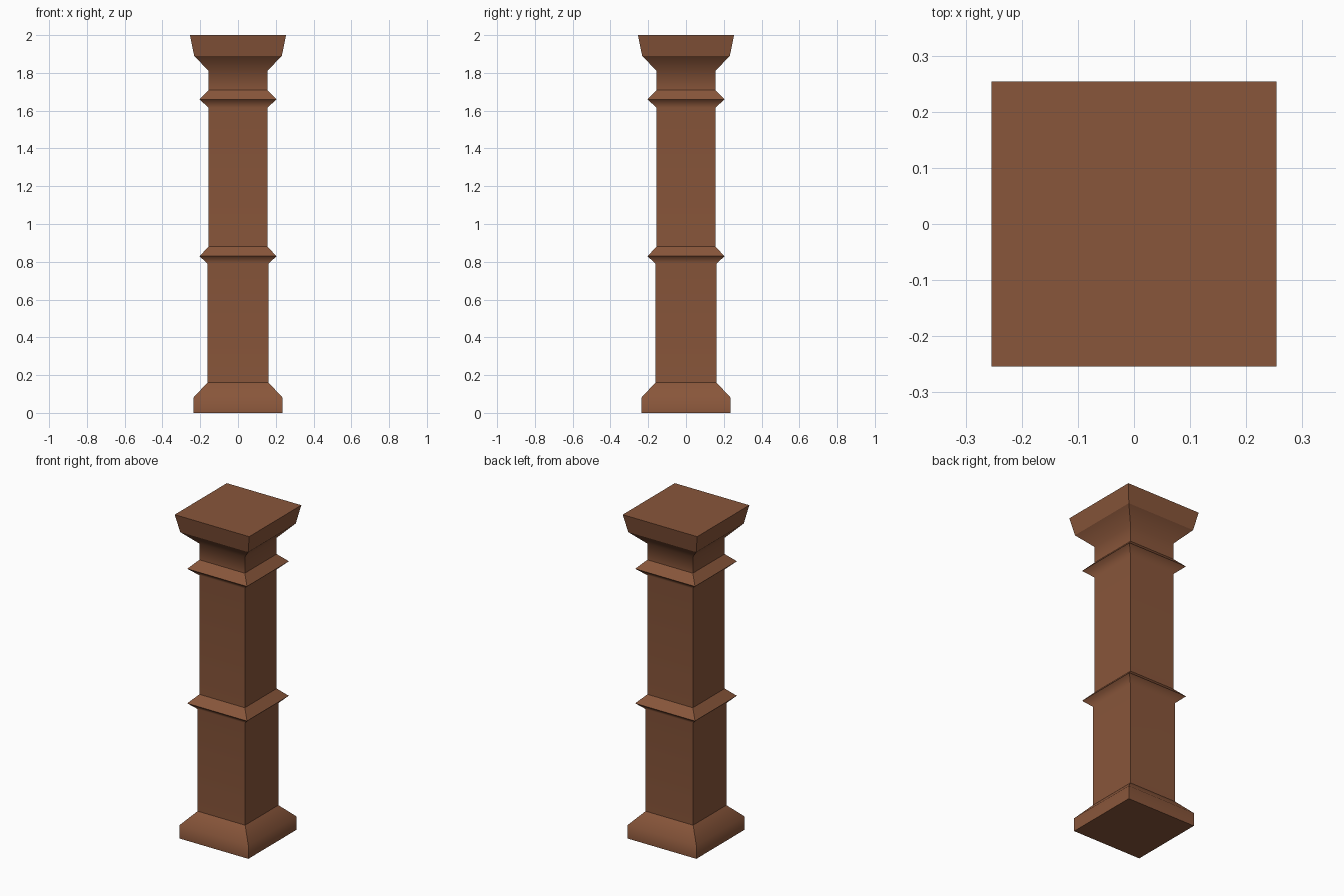
import bpy, bmesh

if "Cube" in bpy.data.objects:
    bpy.data.objects.remove(bpy.data.objects["Cube"])

wood = bpy.data.materials.new("brown_wood")
wood.diffuse_color = (0.25, 0.093, 0.043, 1)
wood.use_nodes = True
wood.node_tree.nodes["Principled BSDF"].inputs["Base Color"].default_value = wood.diffuse_color

# Profile of the square pillar: (half width, height, edge ring is sharp)
PROFILE = [
    (0.235, 0.00, True), (0.235, 0.082, False), (0.162, 0.16, True),   # plinth
    (0.162, 0.79, False), (0.204, 0.83, True), (0.155, 0.88, True),    # middle band
    (0.155, 1.615, False), (0.204, 1.66, True), (0.155, 1.71, True),   # upper band
    (0.155, 1.81, False), (0.232, 1.89, True), (0.254, 2.00, True),    # capital
]
CORNERS = [(-1, -1), (1, -1), (1, 1), (-1, 1)]

bm = bmesh.new()
rings = [[bm.verts.new((h * x, h * y, z)) for x, y in CORNERS] for h, z, _ in PROFILE]

# Four sides between neighbouring rings, plus closed ends
for low, high in zip(rings, rings[1:]):
    for i in range(4):
        j = (i + 1) % 4
        bm.faces.new((low[i], low[j], high[j], high[i]))
bm.faces.new(rings[0][::-1])
bm.faces.new(rings[-1])

# Smooth shading across the soft moulding edges, crisp corners elsewhere
for f in bm.faces:
    f.smooth = True
for e in bm.edges:
    e.smooth = False
for ring, (_, _, sharp) in zip(rings, PROFILE):
    for i in range(4):
        bm.edges.get((ring[i], ring[(i + 1) % 4])).smooth = not sharp

mesh = bpy.data.meshes.new("pillar")
bm.to_mesh(mesh)
bm.free()
mesh.materials.append(wood)
pillar = bpy.data.objects.new("pillar", mesh)
bpy.context.collection.objects.link(pillar)

# Keep the large shaft faces flat while the mouldings blend
weighted = pillar.modifiers.new("weighted_normals", 'WEIGHTED_NORMAL')
weighted.keep_sharp = True
